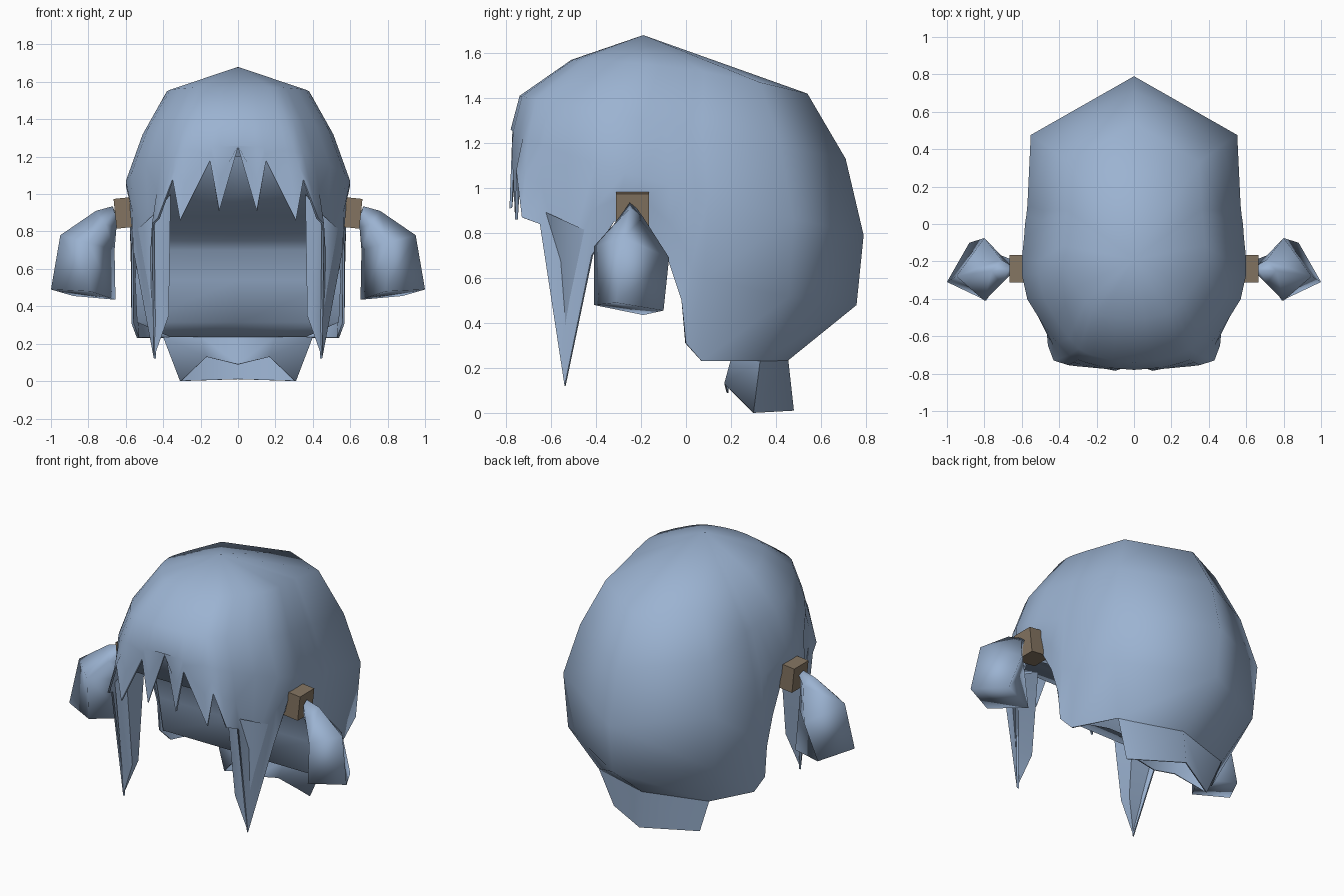
import bpy, bmesh, math

if "Cube" in bpy.data.objects:
    bpy.data.objects.remove(bpy.data.objects["Cube"], do_unlink=True)


def material(name, colour):
    mat = bpy.data.materials.new(name)
    mat.use_nodes = True
    mat.diffuse_color = (*colour, 1)
    mat.node_tree.nodes["Principled BSDF"].inputs["Base Color"].default_value = (*colour, 1)
    return mat


hair = material("soft_blue_hair", (0.33, 0.45, 0.64))
band = material("brown_band", (0.23, 0.175, 0.12))


def finish(obj, mat, mirror=True, thickness=0, angle=75):
    """Mirror, thicken and shade one part."""
    obj.data.materials.append(mat)
    bpy.ops.object.select_all(action="DESELECT")
    obj.select_set(True)
    bpy.context.view_layer.objects.active = obj
    if mirror:
        obj.modifiers.new("Mirror", "MIRROR").use_clip = True
        bpy.ops.object.modifier_apply(modifier="Mirror")
    if thickness:
        solid = obj.modifiers.new("Solidify", "SOLIDIFY")
        solid.thickness = thickness
        solid.offset = -1
        bpy.ops.object.modifier_apply(modifier="Solidify")
    bpy.ops.object.shade_smooth_by_angle(angle=math.radians(angle))


def loft(name, rings, closed=False, cap=False, **options):
    """Skin rings listed from bottom to top, each counterclockwise."""
    bm = bmesh.new()
    rows = [[bm.verts.new(p) for p in ring] for ring in rings]
    count = len(rows[0])
    for low, high in zip(rows, rows[1:]):
        for j in range(count if closed else count - 1):
            k = (j + 1) % count
            bm.faces.new((low[j], low[k], high[k], high[j]))
    if cap:
        bm.faces.new(rows[0][::-1])
        bm.faces.new(rows[-1])
    bmesh.ops.remove_doubles(bm, verts=bm.verts, dist=0.0005)
    mesh = bpy.data.meshes.new(name)
    bm.to_mesh(mesh)
    bm.free()
    obj = bpy.data.objects.new(name, mesh)
    bpy.context.collection.objects.link(obj)
    finish(obj, hair, **options)


# Hair cap: each column has its place on the rings (u, v) and its hem point
columns = [
    (0, -1, (0, -.75, 1.25)),
    (.16, -.99, (.1, -.785, .91)),
    (.23, -.985, (.15, -.775, 1.18)),
    (.43, -.95, (.31, -.76, .86)),
    (.5, -.93, (.35, -.755, 1.08)),
    (.58, -.9, (.43, -.73, .87)),
    (.68, -.82, (.46, -.65, .84)),
    (.82, -.68, (.45, -.54, .12)),
    (.95, -.52, (.56, -.42, .7)),
    (1, -.35, (.56, -.32, .85)),
    (1, -.25, (.555, -.2, .87)),
    (.98, -.1, (.57, -.08, .68)),
    (.97, 0, (.57, -.02, .5)),
    (.96, .05, (.57, 0, .31)),
    (.95, .12, (.54, .07, .23)),
    (.92, .6, (.4, .33, .23)),
    (0, 1, (0, .45, .23)),
]


def level(width, front, back, z_front, z_back, power):
    ring = []
    for u, v, hem in columns:
        t = (v + 1) / 2
        ring.append((u * width, front + (back - front) * t,
                     z_front + (z_back - z_front) * t ** power))
    return ring


brim = level(.6, -.78, .79, 1.26, .79, .8)
hem = [c[2] for c in columns]
middle = []
for (u, v, low), high in zip(columns, brim):
    x, y, z = ((a + b) / 2 for a, b in zip(low, high))
    if v > .2:
        x, y, z = high[0] * .96, high[1] * .96, z * .94
    middle.append((x, y, z))
crown = [(0, -.19, 1.68)] * len(columns)
loft("hair_cap", [hem, middle, brim,
                  level(.51, -.74, .71, 1.41, 1.13, 1),
                  level(.38, -.51, .54, 1.57, 1.42, 1.8), crown], thickness=.012)

# Underside, inner wall and ceiling behind the face opening
section = [(.36, .2, .235), (.54, 0, .315), (.55, -.03, .54),
           (.54, -.08, .7), (.53, -.11, .75), (.5, -.35, .88),
           (.4, -.63, 1), (.3, -.71, 1.2)]
loft("inner_lining", [[(s * w, y, z) for s in (-1, 0, 1)] for w, y, z in section],
     mirror=False)

# Inner sides of the pointed locks in front of the ears
loft("side_locks", [
    [(.45, -.54, .125)] * 4,
    [(.44, -.57, .35), (.48, -.5, .35), (.375, -.49, .35), (.37, -.56, .35)],
    [(.44, -.64, .9), (.55, -.42, .8), (.37, -.44, .9), (.36, -.64, 1)],
], closed=True)

# Tuft at the nape, open below
loft("nape_tuft", [
    [(0, .18, .09), (.17, .17, .13), (.31, .3, 0), (0, .48, .01)],
    [(0, .2, .24), (.2, .2, .24), (.4, .33, .235), (0, .455, .235)],
], thickness=.008)

# Bunches hanging at the sides: four-sided rings (front, outer, back, inner)
loft("side_bunches", [
    [(.79, -.41, .48), (1, -.31, .49), (.88, -.1, .455), (.655, -.19, .435)],
    [(.8, -.41, .74), (.95, -.28, .78), (.8, -.075, .69), (.66, -.22, .7)],
    [(.71, -.32, .84), (.76, -.25, .91), (.71, -.19, .87), (.65, -.25, .82)],
    [(.66, -.27, .9), (.67, -.25, .935), (.66, -.22, .91), (.65, -.25, .87)],
], closed=True, cap=True, angle=120)

# Boxy bands that hold the bunches
bpy.ops.mesh.primitive_cube_add(size=1, location=(.585, -.238, .902),
                                rotation=(0, math.radians(6), 0))
tie = bpy.context.object
tie.name = "bunch_bands"
tie.scale = (.145, .147, .16)
bpy.ops.object.transform_apply(location=True, rotation=True, scale=True)
finish(tie, band, angle=30)
